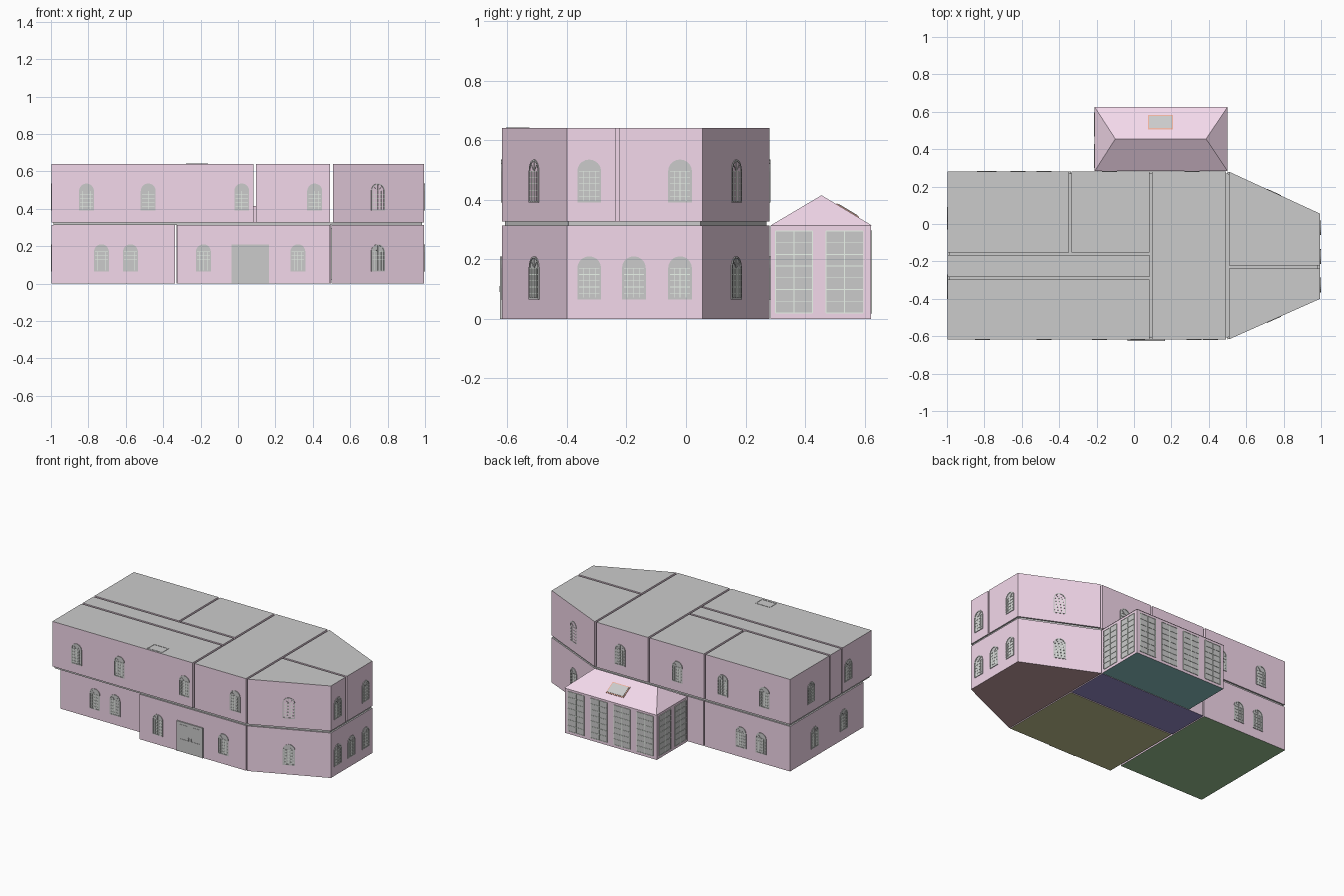
import bpy, bmesh
from math import pi, cos, sin, atan2
from mathutils import Matrix

if "Cube" in bpy.data.objects:
    bpy.data.objects.remove(bpy.data.objects["Cube"])


def material(name, r, g, b):
    m = bpy.data.materials.new(name)
    m.diffuse_color = (r, g, b, 1)
    m.use_nodes = True
    m.node_tree.nodes["Principled BSDF"].inputs["Base Color"].default_value = m.diffuse_color
    return m


GREY = material("plain_grey", 0.8, 0.8, 0.8)
PINK = material("wall_pink", 0.90, 0.69, 0.83)
PALE = material("glazing_bar", 0.84, 0.92, 0.84)
ORANGE = material("skylight_orange", 0.85, 0.45, 0.35)
BROWN = material("floor_brown", 0.55, 0.34, 0.35)
OLIVE = material("floor_olive", 0.55, 0.55, 0.28)
GREEN = material("floor_green", 0.33, 0.55, 0.29)
BLUE = material("floor_blue", 0.31, 0.27, 0.60)
TEAL = material("floor_teal", 0.26, 0.55, 0.55)


def to_mesh(bm, name, mats):
    bmesh.ops.recalc_face_normals(bm, faces=bm.faces[:])
    me = bpy.data.meshes.new(name)
    bm.to_mesh(me)
    bm.free()
    for m in mats:
        me.materials.append(m)
    return me


def place(me, name, x=0, y=0, z=0, rot=(0, 0, 0)):
    ob = bpy.data.objects.new(name, me)
    ob.location = (x, y, z)
    ob.rotation_euler = rot
    bpy.context.collection.objects.link(ob)
    return ob


def box(bm, c, s, mat=0):
    r = bmesh.ops.create_cube(bm, size=1, matrix=Matrix.Translation(c) @ Matrix.Diagonal((*s, 1)))
    for f in {f for v in r["verts"] for f in v.link_faces}:
        f.material_index = mat


def prism(name, pts, z0, z1, wall=PINK, top=GREY, bottom=GREY):
    bm = bmesh.new()
    lo = [bm.verts.new((x, y, z0)) for x, y in pts]
    hi = [bm.verts.new((x, y, z1)) for x, y in pts]
    n = len(pts)
    for i in range(n):
        j = (i + 1) % n
        bm.faces.new((lo[i], lo[j], hi[j], hi[i]))
    bm.faces.new(hi).material_index = 1
    bm.faces.new(lo[::-1]).material_index = 2
    return place(to_mesh(bm, name, [wall, top, bottom]), name)


def rect(x0, x1, y0, y1):
    return [(x0, y0), (x1, y0), (x1, y1), (x0, y1)]


# main dimensions
L, R, F, REC, B = -0.997, 0.995, -0.617, -0.53, 0.28
NF, NB = -0.40, 0.055          # front and back of the end wall
Z1, Z2, TOP = 0.313, 0.327, 0.64
G = 0.007                      # half gap between rooms

# ground floor rooms
prism("ground_left_room", rect(L, -0.33 - G, REC, B), 0, Z1, bottom=GREEN)
prism("ground_front_room", rect(-0.325, 0.5 - G, F, -0.02 - G), 0, Z1, bottom=OLIVE)
prism("ground_hall", rect(-0.33, 0.5 - G, -0.02, B), 0, Z1, bottom=BLUE)
prism("ground_end_room", [(0.5, F), (R, NF), (R, NB), (0.5, B)], 0, Z1, bottom=BROWN)

# slab between floors
prism("floor_slab", [(L + .01, F + .01), (0.5, F + .01), (R - .01, NF + .006),
                     (R - .01, NB - .006), (0.5, B - .01), (L + .01, B - .01)], Z1, Z2, wall=GREY)

# upper floor rooms
prism("upper_front_left_room", rect(L, 0.09 - G, F, -0.29 - G), Z2, TOP)
prism("upper_corridor", rect(L, 0.09 - G, -0.29 + G, -0.16 - G), Z2, TOP)
prism("upper_back_left_room", rect(L, -0.34 - G, -0.16 + G, B), Z2, TOP)
prism("upper_back_mid_room", rect(-0.34 + G, 0.09 - G, -0.16 + G, B), Z2, TOP)
prism("upper_middle_room", rect(0.09 + G, 0.5 - G, F, B), Z2, TOP)
prism("upper_end_front_room", [(0.5 + G, F), (R, NF), (R, -0.23 - G), (0.5 + G, -0.23 - G)], Z2, TOP)
prism("upper_end_back_room", [(0.5 + G, -0.23 + G), (R, -0.23 + G), (R, NB), (0.5 + G, B)], Z2, TOP)


# arched window, facing -y, sill at the origin
def arched_window(w=0.08, h=0.145):
    bm = bmesh.new()

    def outline(r, foot):
        s = h - w / 2
        return [(-r, foot)] + [(-r * cos(pi * i / 10), s + r * sin(pi * i / 10))
                               for i in range(11)] + [(r, foot)]
    out, inn = outline(w / 2, 0), outline(w / 2 - 0.006, 0.006)
    bm.faces.new([bm.verts.new((x, -0.001, z)) for x, z in out])
    loops = [[bm.verts.new((x, y, z)) for x, z in pts]
             for pts, y in ((out, 0.002), (out, -0.004), (inn, -0.004), (inn, 0.002))]
    n = len(out)
    for a, b in zip(loops, loops[1:]):
        for i in range(n):
            j = (i + 1) % n
            bm.faces.new((a[i], a[j], b[j], b[i]))
    spring = h - w / 2
    for x in (-0.02, 0, 0.02):
        box(bm, (x, -0.001, spring / 2), (0.002, 0.004, spring), 1)
    for k in range(1, 6):
        box(bm, (0, -0.001, spring * k / 5), (w - 0.008, 0.004, 0.002), 1)
    for a in (pi / 4, pi / 2, 3 * pi / 4):      # fan bars in the arch
        m = Matrix.Translation((0, -0.001, spring)) @ Matrix.Rotation(-a, 4, 'Y') \
            @ Matrix.Translation((w / 4, 0, 0)) @ Matrix.Diagonal((w / 2, 0.004, 0.002, 1))
        bmesh.ops.create_cube(bm, size=1, matrix=m)
    return to_mesh(bm, "arched_window", [GREY, PALE])


# tall glazed panel of the garden room
def tall_panel(w=0.125, h=0.275):
    bm = bmesh.new()
    box(bm, (0, 0, h / 2), (w, 0.003, h))
    for x in (-w / 2, 0, w / 2):
        box(bm, (x, -0.001, h / 2), (0.003, 0.006, h), 1)
    for k in range(8):
        box(bm, (0, -0.001, h * k / 7), (w, 0.006, 0.003), 1)
    return to_mesh(bm, "tall_panel", [GREY, PALE])


WIN, PANEL = arched_window(), tall_panel()
LOW, HIGH = 0.065, 0.39
A_FRONT = atan2(NF - F, R - 0.5)
A_BACK = atan2(B - NB, 0.5 - R)
MX = (0.5 + R) / 2
windows = (
    [(x, F, HIGH, 0) for x in (-0.81, -0.48, 0.02, 0.41)]
    + [(x, REC, LOW, 0) for x in (-0.73, -0.575)]
    + [(x, F, LOW, 0) for x in (-0.185, 0.32)]
    + [(R, y, HIGH, pi / 2) for y in (-0.325, -0.02)]
    + [(R, y, LOW, pi / 2) for y in (-0.325, -0.175, -0.02)]
    + [(MX, (F + NF) / 2, z, A_FRONT) for z in (LOW, HIGH)]
    + [(MX, (B + NB) / 2, z, A_BACK) for z in (LOW, HIGH)]
    + [(x, B, HIGH, pi) for x in (0.31, -0.13, -0.48, -0.80)]
    + [(x, B, LOW, pi) for x in (-0.62, -0.775)]
    + [(L, y, HIGH, -pi / 2) for y in (0.05, -0.36)]
    + [(L, y, LOW, -pi / 2) for y in (0.01, -0.31)])
for x, y, z, a in windows:
    place(WIN, "window", x, y, z, (0, 0, a))

# front double door
bm = bmesh.new()
box(bm, (0, 0, 0.105), (0.20, 0.008, 0.21))
for s in (-1, 1):
    box(bm, (s * 0.097, -0.003, 0.105), (0.006, 0.01, 0.21))
    box(bm, (s * 0.048, -0.003, 0.15), (0.06, 0.006, 0.08))
    box(bm, (s * 0.048, -0.003, 0.055), (0.06, 0.006, 0.07))
    box(bm, (s * 0.010, -0.005, 0.10), (0.006, 0.008, 0.02))
box(bm, (0, -0.003, 0.207), (0.20, 0.01, 0.006))
place(to_mesh(bm, "front_door", [GREY]), "front_door", 0.065, F)

# garden room: walls, glazing, hipped roof
X0, X1, Y1 = -0.21, 0.497, 0.621
prism("garden_room", rect(X0, X1, B + 0.003, Y1), 0, Z1, bottom=TEAL)
for x in (0.41, 0.233, 0.057, -0.12):
    place(PANEL, "garden_panel", x, Y1, 0.02, (0, 0, pi))
for y in (0.3625, 0.5325):
    place(PANEL, "garden_panel", X1, y, 0.02, (0, 0, pi / 2))
    place(PANEL, "garden_panel", X0, y, 0.02, (0, 0, -pi / 2))

bm = bmesh.new()
a, b, c, d = [bm.verts.new((x, y, Z1)) for x, y in rect(X0, X1 + .003, B + .003, Y1 + .004)]
e, f = bm.verts.new((-0.10, 0.455, 0.415)), bm.verts.new((0.385, 0.455, 0.415))
for face in ((a, b, f, e), (b, c, f), (c, d, e, f), (d, a, e), (d, c, b, a)):
    bm.faces.new(face)
place(to_mesh(bm, "garden_roof", [PINK]), "garden_roof")

# skylight on the rear slope
bm = bmesh.new()
box(bm, (0, 0, 0), (0.135, 0.088, 0.006))
box(bm, (0, 0, 0.002), (0.122, 0.074, 0.006), 1)
place(to_mesh(bm, "skylight", [ORANGE, GREY]), "skylight", 0.142, 0.5425, 0.3625,
      (-atan2(0.102, 0.17), 0, 0))

# hatch frame on the flat roof
bm = bmesh.new()
for s in (-1, 1):
    box(bm, (s * 0.055, 0, 0), (0.008, 0.07, 0.004))
    box(bm, (0, s * 0.035, 0), (0.118, 0.008, 0.004))
place(to_mesh(bm, "roof_hatch", [GREY]), "roof_hatch", -0.22, -0.565, TOP)
